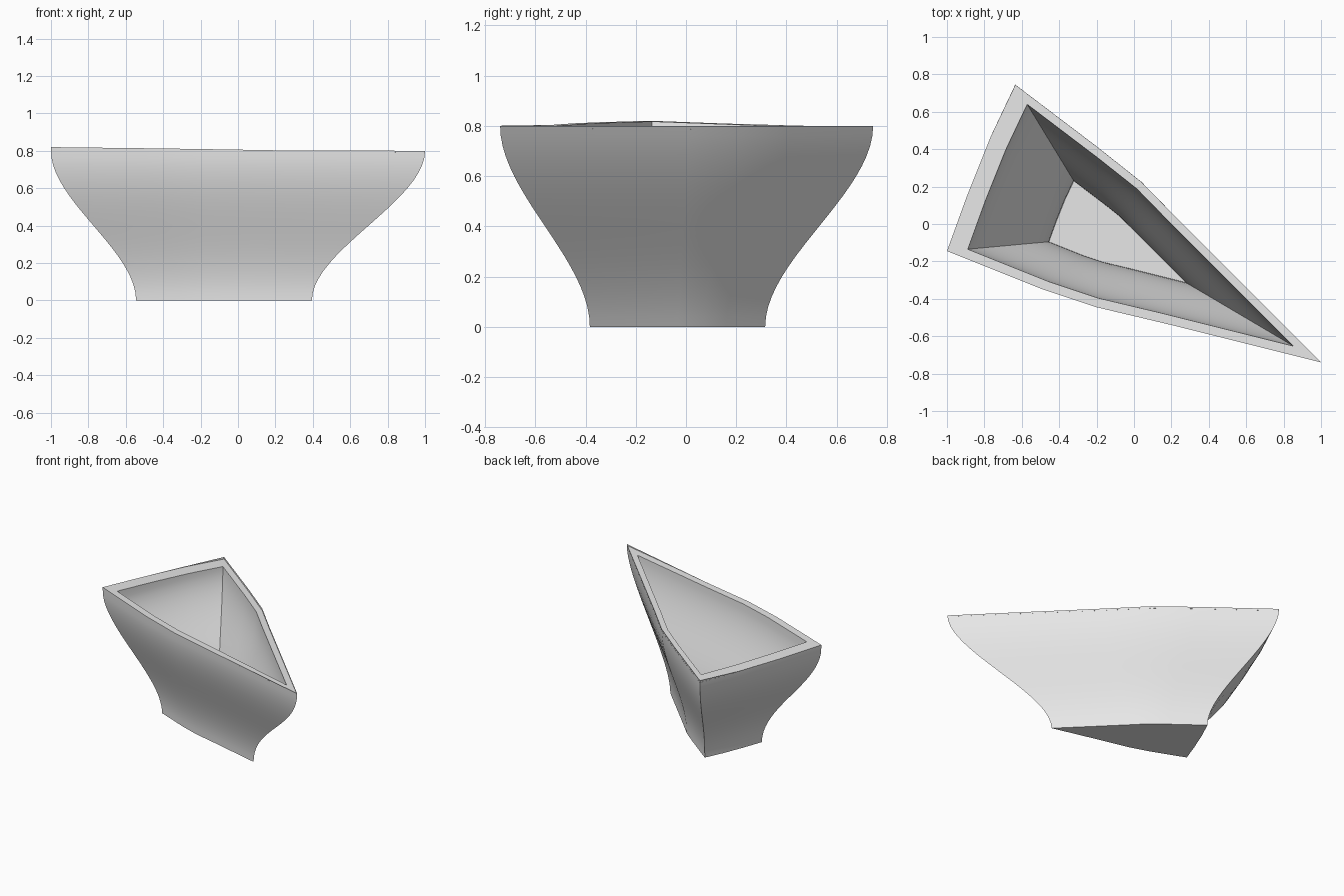
import bpy
from math import radians
from mathutils import Vector

cube = bpy.data.objects.get("Cube")
if cube:
    bpy.data.objects.remove(cube, do_unlink=True)

# Plain grey
grey = bpy.data.materials.new("plain_grey")
grey.use_nodes = True
colour = (0.8, 0.8, 0.8, 1)
grey.diffuse_color = colour
grey.node_tree.nodes["Principled BSDF"].inputs["Base Color"].default_value = colour

# Bowed triangular outline, counter-clockwise, scaled about one centre
CENTRE = Vector((-0.1415, -0.066))
OUTLINE = [Vector(p) for p in (
    (-0.635, 0.745), (-0.765, 0.47), (-0.893, 0.15),
    (-1.0, -0.145), (-0.5, -0.345), (-0.2, -0.445), (0.2, -0.54),
    (1.0, -0.74), (0.25, 0.01), (0.04, 0.225), (-0.2, 0.415))]
N = len(OUTLINE)
HEIGHT, FLOOR, STEPS = 0.8, 0.06, 20
BASE_SCALE, FLOOR_SCALE, LIP_SCALE = 0.47, 0.365, 0.87


def rim_height(p):
    """Gently tilted plane of the rim."""
    return 0.82 - 0.0235 * (p.x + 1) - 0.0286 * (p.y + 0.145)


def ring(scale, height):
    """Outline at a scale; height is a number or a function of position."""
    points = [CENTRE + (p - CENTRE) * scale for p in OUTLINE]
    return [(p.x, p.y, height(p) if callable(height) else height) for p in points]


def wall_rings(s0, s1, z0, top):
    """S-curved wall that starts and ends upright."""
    rings = []
    for i in range(STEPS):
        t = i / STEPS
        rings.append(ring(s0 + (s1 - s0) * t * t * (3 - 2 * t), z0 + (HEIGHT - z0) * t))
    return rings + [ring(s1, top)]


def loft(name, rings, cap=False, inward=False):
    verts = [v for r in rings for v in r]
    faces = []
    for k in range(len(rings) - 1):
        for i in range(N):
            j = (i + 1) % N
            faces.append((k * N + i, k * N + j, (k + 1) * N + j, (k + 1) * N + i))
    if cap:
        faces.append(tuple(reversed(range(N))))
    if inward:
        faces = [f[::-1] for f in faces]
    mesh = bpy.data.meshes.new(name)
    mesh.from_pydata(verts, [], faces)
    mesh.materials.append(grey)
    obj = bpy.data.objects.new(name, mesh)
    bpy.context.collection.objects.link(obj)
    bpy.ops.object.select_all(action='DESELECT')
    obj.select_set(True)
    bpy.context.view_layer.objects.active = obj
    bpy.ops.object.shade_smooth_by_angle(angle=radians(30))
    return obj


# Outer wall with flat base
loft("outer_wall", wall_rings(BASE_SCALE, 1, 0, lambda p: max(HEIGHT, rim_height(p))), cap=True)

# Inner wall with floor
loft("inner_wall", wall_rings(FLOOR_SCALE, LIP_SCALE, FLOOR, rim_height), cap=True, inward=True)

# Flat tilted rim
loft("rim", [ring(1, rim_height), ring(LIP_SCALE, rim_height)])
